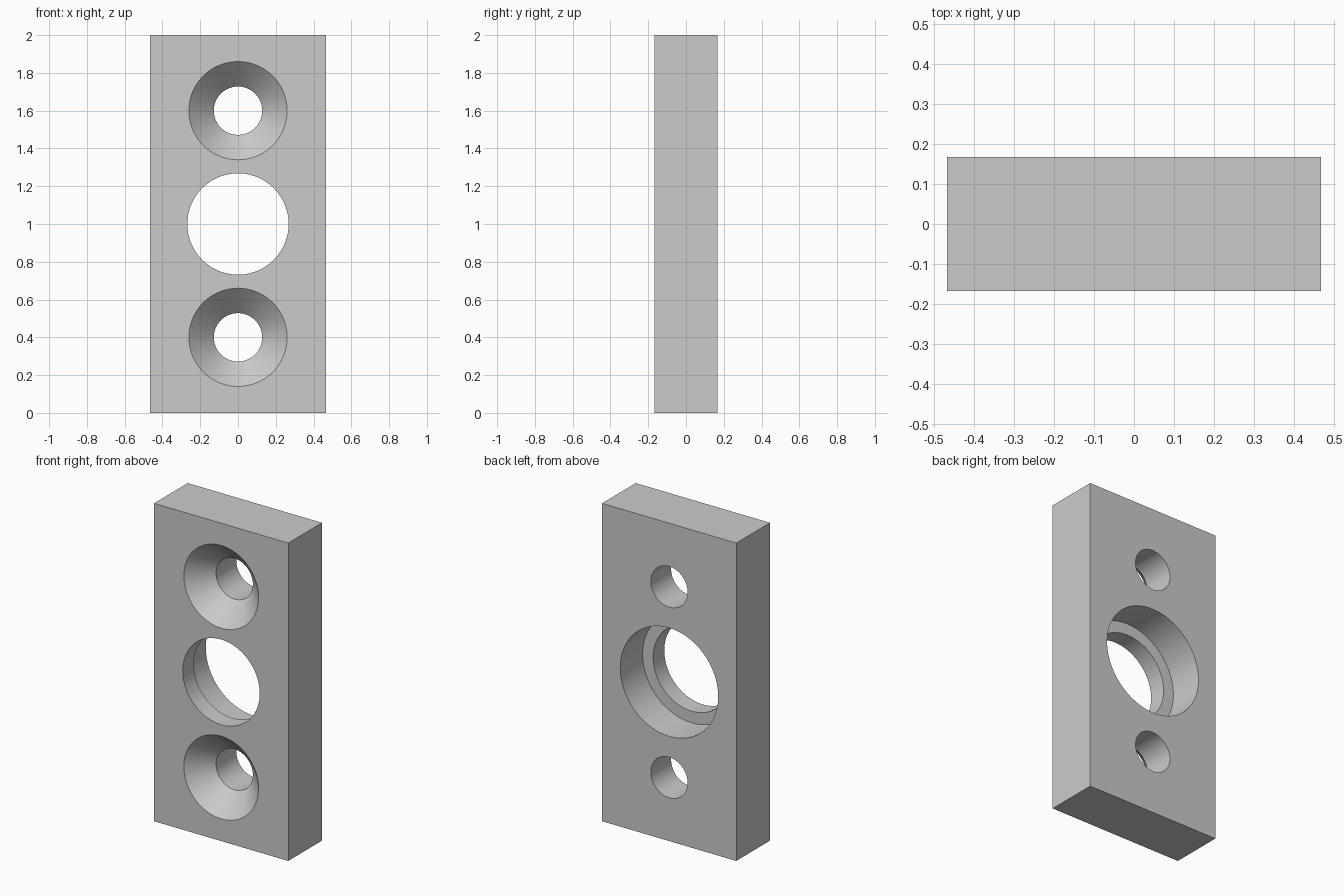
import bpy
from math import pi, radians

cube = bpy.data.objects.get("Cube")
if cube:
    bpy.data.objects.remove(cube, do_unlink=True)

WIDTH, DEPTH, HEIGHT = 0.934, 0.334, 2.0
FRONT, BACK = -DEPTH / 2, DEPTH / 2
OVER = 0.02  # how far cutters reach past the faces

grey = bpy.data.materials.new("plain grey")
grey.use_nodes = True
colour = (0.6, 0.6, 0.6, 1.0)
grey.diffuse_color = colour
grey.node_tree.nodes["Principled BSDF"].inputs["Base Color"].default_value = colour

# Rectangular plate
bpy.ops.mesh.primitive_cube_add(size=1, location=(0, 0, HEIGHT / 2))
plate = bpy.context.object
plate.name = "mounting_plate"
plate.scale = (WIDTH, DEPTH, HEIGHT)
bpy.ops.object.transform_apply(location=False, rotation=False, scale=True)
plate.data.materials.append(grey)


def cut(name, z, y_front, y_back, r_front, r_back):
    """Cut a round or tapered hole along y through the plate."""
    bpy.ops.mesh.primitive_cone_add(
        vertices=96, radius1=r_back, radius2=r_front, depth=y_back - y_front,
        location=(0, (y_front + y_back) / 2, z), rotation=(pi / 2, 0, 0))
    cutter = bpy.context.object
    cutter.name = name
    cutter.data.materials.append(grey)
    bpy.context.view_layer.objects.active = plate
    mod = plate.modifiers.new(name, "BOOLEAN")
    mod.operation = "DIFFERENCE"
    mod.solver = "EXACT"
    mod.object = cutter
    bpy.ops.object.modifier_apply(modifier=mod.name)
    bpy.data.objects.remove(cutter, do_unlink=True)


# Countersunk screw holes, 45 degree taper from the front
R_SCREW, R_SINK = 0.128, 0.26
for z in (0.4, 1.6):
    cut("screw_hole", z, FRONT - OVER, BACK + OVER, R_SCREW, R_SCREW)
    cut("countersink", z, FRONT - OVER, FRONT + R_SINK - R_SCREW,
        R_SINK + OVER, R_SCREW)

# Central hole with a wider recess from the back
cut("centre_hole", 1.0, FRONT - OVER, BACK + OVER, 0.268, 0.268)
cut("rear_recess", 1.0, FRONT + 0.111, BACK + OVER, 0.341, 0.341)

# Smooth bores, crisp edges
bpy.ops.object.select_all(action="DESELECT")
plate.select_set(True)
bpy.context.view_layer.objects.active = plate
bpy.ops.object.shade_smooth_by_angle(angle=radians(30))
